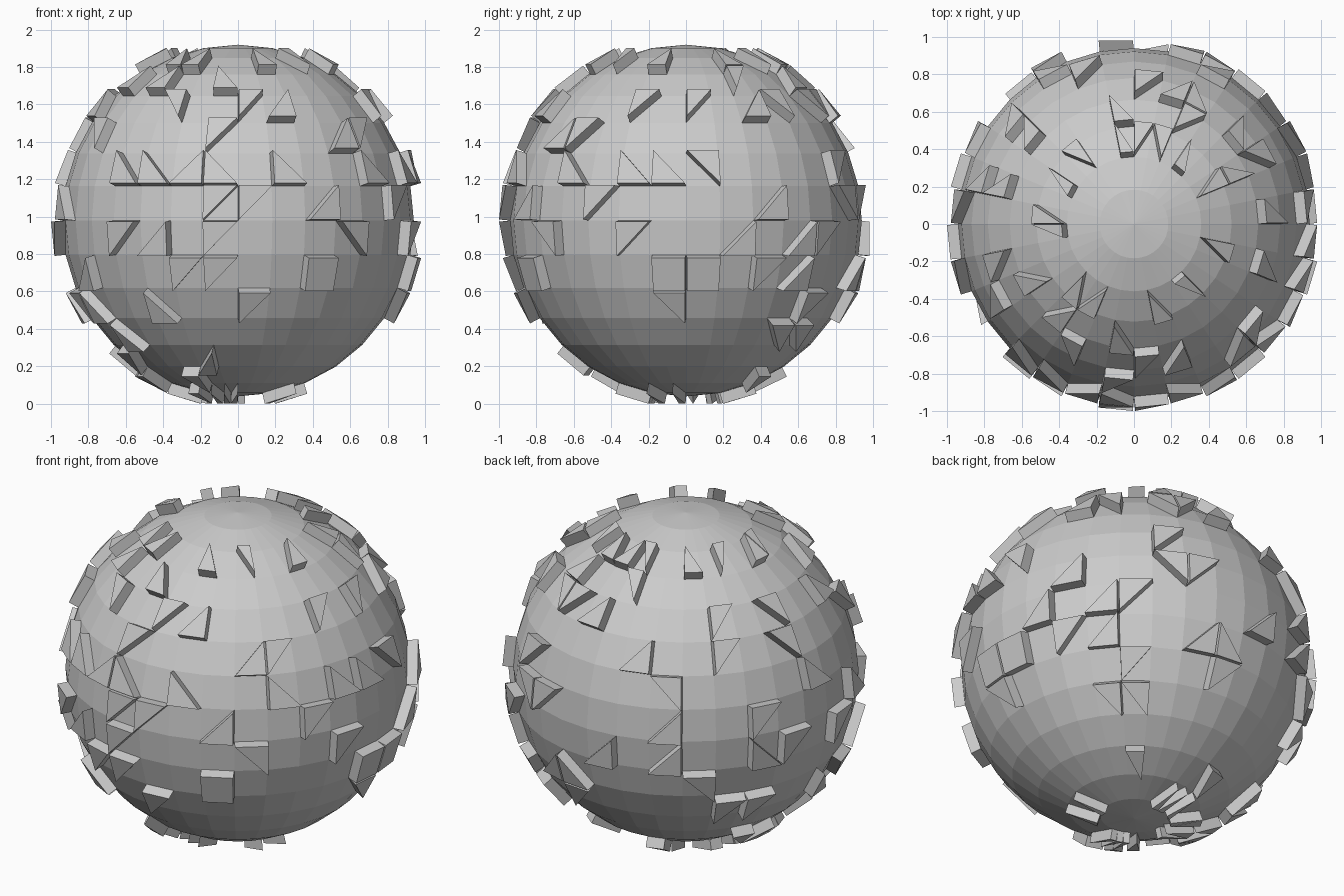
import bpy, bmesh, random
from math import sin, cos, pi
from mathutils import Vector

if "Cube" in bpy.data.objects:
    bpy.data.objects.remove(bpy.data.objects["Cube"])

R, LIFT, CZ = 0.94, 0.06, 0.979      # ball radius, plate thickness, centre height
STEP = pi / 16                       # one facet (32 segments, 16 rings)
random.seed(7)


def make_object(name, bm):
    mesh = bpy.data.meshes.new(name)
    bm.to_mesh(mesh)
    bm.free()
    obj = bpy.data.objects.new(name, mesh)
    bpy.context.collection.objects.link(obj)
    return obj


def point(col, row):
    """Ball grid point: col counts from the front towards +x, row from the equator up."""
    a, p = col * STEP, row * STEP
    return Vector((R * cos(p) * sin(a), -R * cos(p) * cos(a), R * sin(p) + CZ))


def add_plate(bm, row, col, corner):
    """Raise the half facet whose right angle is at corner (0 low-left, anticlockwise)."""
    quad = [point(col, row), point(col + 1, row), point(col + 1, row + 1), point(col, row + 1)]
    base = [quad[(corner + i) % 4] for i in (-1, 0, 1)]
    normal = (base[1] - base[0]).cross(base[2] - base[0]).normalized()
    low = [bm.verts.new(v) for v in base]
    top = [bm.verts.new(v + normal * LIFT) for v in base]
    bm.faces.new(top)
    for i in range(3):
        j = (i + 1) % 3
        bm.faces.new((low[i], low[j], top[j], top[i]))


# Faceted ball
bm = bmesh.new()
bmesh.ops.create_uvsphere(bm, u_segments=32, v_segments=16, radius=R)
bmesh.ops.translate(bm, verts=bm.verts, vec=(0, 0, CZ))
make_object("ball", bm)

# Main plates: corner -> row -> columns
placed = {
    0: {1: [-4, -3, -1, 1, 4, 6, 7, -9], 4: [-1], 5: [-13, -4, 1, 10, 14],
        -1: [-11], -2: [2, 7, 8, 15], -3: [-3], -4: [-5]},
    1: {0: [2, 10, -14], 1: [-2], 2: [3, -15], 3: [1, 10], 4: [-4, 13],
        5: [-9, -3, 6, 15], -1: [-3, 9, 11, -14, -16], -2: [-6, 11, 14], -5: [-2]},
    2: {0: [13], 1: [8, -14], 3: [-3, 11], 4: [-16], 5: [-16, 3, 12],
        -1: [3], -2: [2, 7, 8, -13], -3: [7], -4: [11, 12], -6: [-3, 12]},
    3: {0: [-1, 0, 5, -11, 14], 2: [-1, 4, -12], 3: [0, 6, 8, 14, -12], 4: [10],
        5: [-8, -11], -1: [-4, -1, 6, 12], -2: [-2, -1, 10], -3: [0, 12, -12, -11, 15]},
}
plates = bmesh.new()
for corner, rows in placed.items():
    for row, cols in rows.items():
        for col in cols:
            add_plate(plates, row, col, corner)

# Scattered plates on the left side, the back and around the underside
taken = {(r, c) for rows in placed.values() for r, cols in rows.items() for c in cols}
for row in range(-7, 5):
    for col in range(-16, 16):
        side = col in (-8, -7, -6, -10)
        lower_back = row < -4 and (col > 11 or col < -7)
        upper_back = row in (1, 2, 3, 4) and (col > 11 or col < -12)
        chance = 0.36 if row == -7 else 0.25 if side or lower_back else 0.12 if upper_back else 0
        if random.random() < chance and (row, col) not in taken:
            add_plate(plates, row, col, random.randrange(4))
make_object("raised_triangle_plates", plates)
